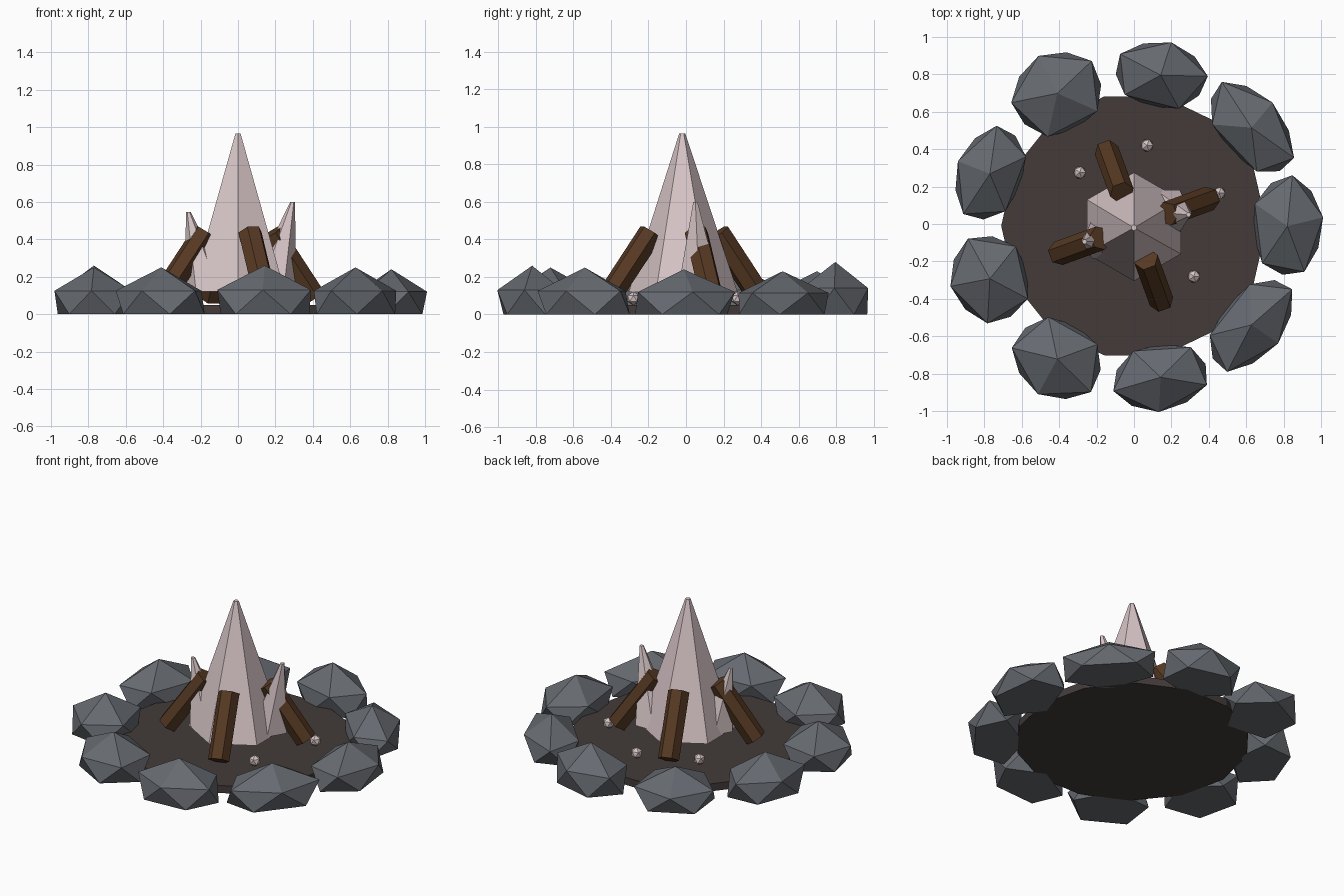
import bpy
import bmesh
from math import cos, sin, radians, tau
from mathutils import Vector, Matrix

cube = bpy.data.objects.get("Cube")
if cube:
    bpy.data.objects.remove(cube, do_unlink=True)


def material(name, color):
    mat = bpy.data.materials.new(name)
    mat.use_nodes = True
    mat.diffuse_color = (*color, 1)
    mat.node_tree.nodes["Principled BSDF"].inputs["Base Color"].default_value = (*color, 1)
    return mat


STONE = material("slate grey", (0.133, 0.144, 0.162))
WOOD = material("dark wood", (0.095, 0.042, 0.017))
ASH = material("charred earth", (0.056, 0.043, 0.042))
FLAME = material("pale pink flame", (0.69, 0.565, 0.575))


def finish(name, bm, mat):
    bmesh.ops.recalc_face_normals(bm, faces=bm.faces)
    mesh = bpy.data.meshes.new(name)
    bm.to_mesh(mesh)
    bm.free()
    mesh.materials.append(mat)
    obj = bpy.data.objects.new(name, mesh)
    bpy.context.collection.objects.link(obj)
    return obj


def ring(bm, center, radius, sides, phase=0.0, basis=Matrix.Identity(3)):
    """A loop of vertices around a centre, in the plane of the basis."""
    verts = []
    for i in range(sides):
        a = phase + tau * i / sides
        verts.append(bm.verts.new(Vector(center) + basis @ Vector((cos(a), sin(a), 0)) * radius))
    return verts


def loft(name, mat, lower, upper, sides, phase=0.0, along_axis=False):
    """Solid between two rings, each given as (centre, radius)."""
    bm = bmesh.new()
    basis = Matrix.Identity(3)
    if along_axis:
        axis = Vector(upper[0]) - Vector(lower[0])
        basis = axis.to_track_quat('Z', 'Y').to_matrix()
    a = ring(bm, *lower, sides, phase, basis)
    b = ring(bm, *upper, sides, phase, basis)
    for i in range(sides):
        j = (i + 1) % sides
        bm.faces.new((a[i], a[j], b[j], b[i]))
    bm.faces.new(a[::-1])
    bm.faces.new(b)
    return finish(name, bm, mat)


def stone(name, angle, depth, width, height, phase):
    """Flat-bottomed faceted boulder, stretched along the circle."""
    out = Vector((cos(angle), sin(angle), 0))
    side = Vector((-out.y, out.x, 0))
    center = out * 0.82 + Vector((0, -0.012, 0))
    bm = bmesh.new()

    def point(a, z, scale):
        a -= angle
        return bm.verts.new(center + (out * cos(a) * depth + side * sin(a) * width) * scale
                            + Vector((0, 0, z)))

    step = tau / 5
    top = bm.verts.new(center + Vector((0, 0, height)))
    mid = [point(phase + step * i, height * 0.5, 1.02) for i in range(5)]
    base = [point(phase + step * (i + 0.5), 0, 0.97) for i in range(5)]
    for i in range(5):
        j = (i + 1) % 5
        bm.faces.new((top, mid[i], mid[j]))
        bm.faces.new((mid[i], base[i], mid[j]))
        bm.faces.new((mid[j], base[i], base[j]))
    bm.faces.new(base[::-1])
    return finish(name, bm, STONE)


# Charred ground disc
loft("fire_bed", ASH, ((0, -0.01, 0), 0.71), ((0, -0.01, 0.05), 0.71), 14)

# Ring of stones: depth, width, height, facet direction
STONES = [
    (0.19, 0.27, 0.24, 10), (0.17, 0.29, 0.23, 46), (0.18, 0.25, 0.28, 2),
    (0.22, 0.25, 0.23, 45), (0.18, 0.26, 0.26, 15), (0.21, 0.24, 0.25, 48),
    (0.21, 0.25, 0.25, 25), (0.18, 0.26, 0.26, 55), (0.17, 0.29, 0.25, 35),
]
for i, (depth, width, height, phase) in enumerate(STONES):
    stone(f"ring_stone_{i + 1}", tau * i / len(STONES), depth, width, height, radians(phase))

# Four leaning hexagonal logs
for i in range(4):
    a = radians(20 + 90 * i)
    foot = (0.43 * cos(a), 0.43 * sin(a) - 0.01, 0.09)
    head = (0.19 * cos(a), 0.19 * sin(a) - 0.01, 0.435)
    loft(f"log_{i + 1}", WOOD, (foot, 0.066), (head, 0.066), 6, along_axis=True)

# Flames: one tall spire and two leaning side tongues
loft("main_flame", FLAME, ((0, -0.015, 0.12), 0.29), ((0, -0.02, 0.965), 0.016), 6, tau / 4)
loft("left_flame", FLAME, ((0.18, 0.07, 0.13), 0.13), ((0.292, 0.05, 0.6), 0.013), 6)
loft("right_flame", FLAME, ((-0.165, -0.08, 0.13), 0.12), ((-0.265, -0.095, 0.545), 0.013), 6)

# Glowing embers on the bed
for i, (x, y) in enumerate([(0.07, 0.42), (-0.29, 0.275), (0.32, -0.28), (0.455, 0.165)]):
    bm = bmesh.new()
    bmesh.ops.create_icosphere(bm, subdivisions=1, radius=0.037,
                               matrix=Matrix.Translation((x, y, 0.085)))
    finish(f"ember_{i + 1}", bm, FLAME)
